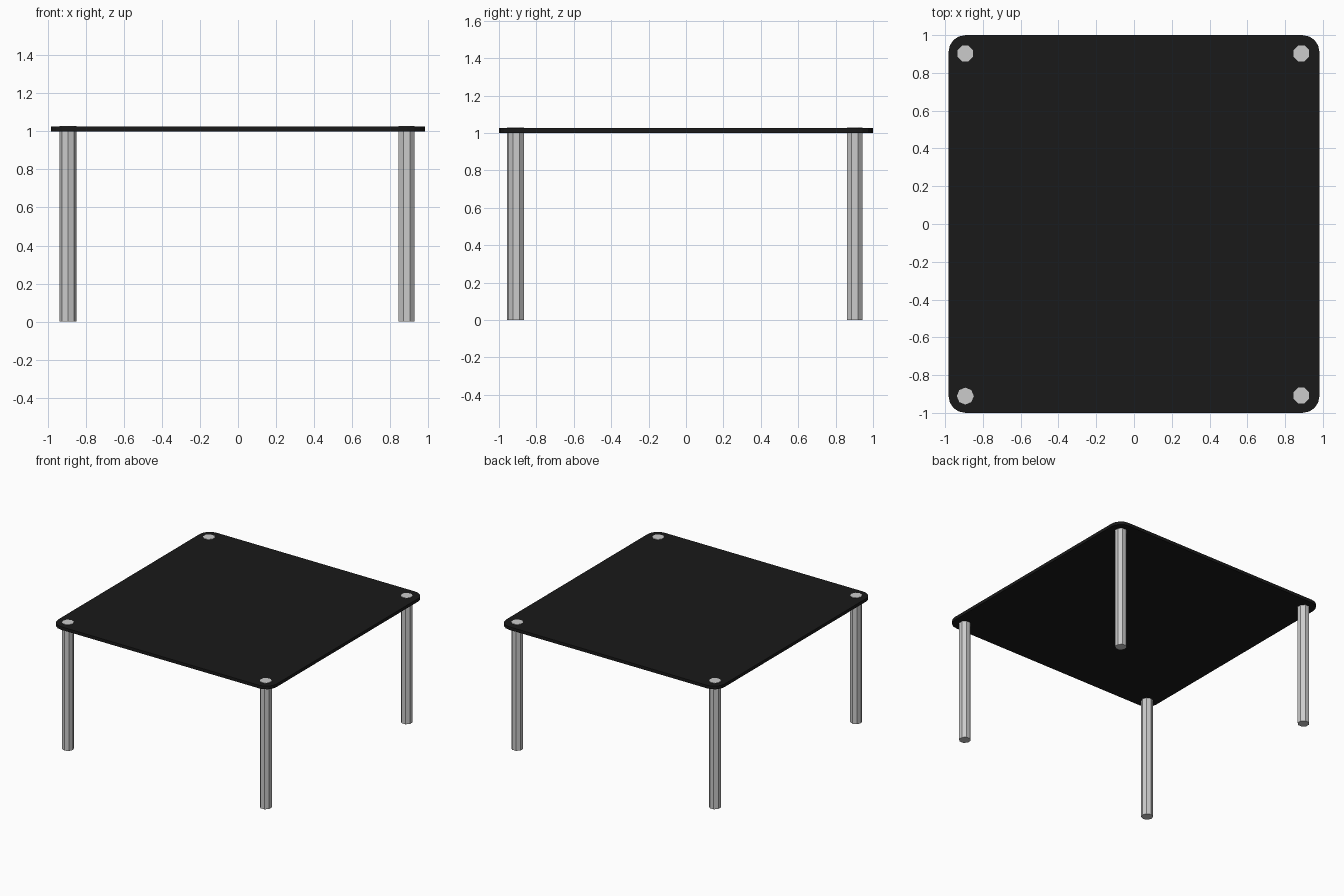
import bpy, bmesh
from math import cos, sin, radians

if "Cube" in bpy.data.objects:
    bpy.data.objects.remove(bpy.data.objects["Cube"])


def prism(name, outline, z0, z1):
    """Flat-shaded extrusion of a closed xy outline."""
    bm = bmesh.new()
    base = bm.faces.new([bm.verts.new((x, y, z0)) for x, y in outline])
    ext = bmesh.ops.extrude_face_region(bm, geom=[base], use_keep_orig=True)
    verts = [g for g in ext["geom"] if isinstance(g, bmesh.types.BMVert)]
    bmesh.ops.translate(bm, verts=verts, vec=(0, 0, z1 - z0))
    bmesh.ops.recalc_face_normals(bm, faces=bm.faces)
    mesh = bpy.data.meshes.new(name)
    bm.to_mesh(mesh)
    bm.free()
    obj = bpy.data.objects.new(name, mesh)
    bpy.context.collection.objects.link(obj)
    return obj


def arc(cx, cy, r, start, step, count):
    return [(cx + r * cos(radians(start + step * i)),
             cy + r * sin(radians(start + step * i))) for i in range(count)]


# Thin black top with rounded corners
HX, HY, R = 0.982, 1.0, 0.09
outline = []
for i, (sx, sy) in enumerate([(1, 1), (-1, 1), (-1, -1), (1, -1)]):
    outline += arc(sx * (HX - R), sy * (HY - R), R, 90 * i, 22.5, 5)
top = prism("table_top", outline, 1.0, 1.025)
black = bpy.data.materials.new("black")
black.diffuse_color = (0.01, 0.01, 0.01, 1)
black.use_nodes = True
black.node_tree.nodes["Principled BSDF"].inputs["Base Color"].default_value = black.diffuse_color
top.data.materials.append(black)

# Eight-sided legs passing through the top; one is turned
legs = [("front_right_leg", 0.886, -0.908, 22.5),
        ("back_right_leg", 0.886, 0.903, 22.5),
        ("back_left_leg", -0.893, 0.903, 22.5),
        ("front_left_leg", -0.893, -0.911, 0)]
for name, x, y, turn in legs:
    prism(name, arc(x, y, 0.045, turn, 45, 8), 0.0, 1.028)
